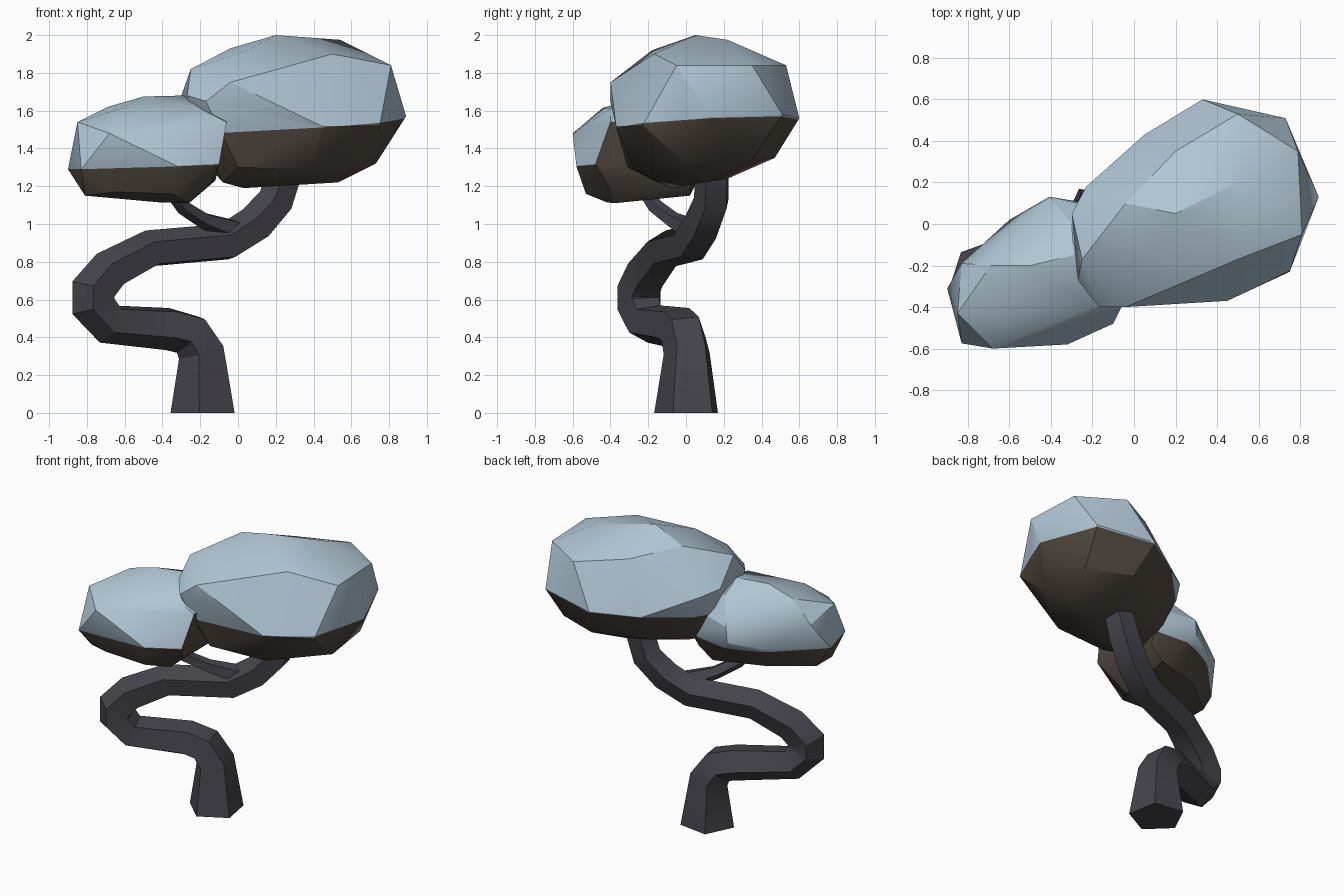
import bpy, bmesh, math
from mathutils import Vector


def material(name, rgb):
    m = bpy.data.materials.new(name)
    m.diffuse_color = (*rgb, 1)
    return m


BARK = material("dark bark", (0.060, 0.057, 0.072))
LEAF = material("pale blue leaves", (0.43, 0.56, 0.66))
UNDER = material("brown underside", (0.085, 0.066, 0.052))


def finish(name, bm, mats):
    bmesh.ops.recalc_face_normals(bm, faces=bm.faces)
    me = bpy.data.meshes.new(name)
    bm.to_mesh(me)
    bm.free()
    for m in mats:
        me.materials.append(m)
    ob = bpy.data.objects.new(name, me)
    bpy.context.collection.objects.link(ob)
    bpy.ops.object.select_all(action='DESELECT')
    ob.select_set(True)
    bpy.context.view_layer.objects.active = ob
    bpy.ops.object.shade_smooth_by_angle(angle=math.radians(28))
    return ob


def limb(name, path, sides, start, phase):
    """Sweep a polygon along (x, y, z, radius) points."""
    bm = bmesh.new()
    pts = [Vector(p[:3]) for p in path]
    d = Vector(start).normalized()
    u = d.orthogonal() if abs(d.z) < 0.99 else Vector((1, 0, 0))
    u.normalize()
    rings = []
    for i, p in enumerate(pts):
        if i:
            t = (p - pts[i - 1]).normalized()
            if i < len(pts) - 1:
                t = (t + (pts[i + 1] - p).normalized()).normalized()
            u = d.rotation_difference(t) @ u
            d = t
        v = d.cross(u)
        angles = [phase + 2 * math.pi * k / sides for k in range(sides)]
        rings.append([bm.verts.new(p + path[i][3] * (u * math.cos(a) + v * math.sin(a)))
                      for a in angles])
    for a, b in zip(rings, rings[1:]):
        for k in range(sides):
            n = (k + 1) % sides
            bm.faces.new((a[k], a[n], b[n], b[k]))
    bm.faces.new(rings[0][::-1])
    bm.faces.new(rings[-1])
    return finish(name, bm, [BARK])


def canopy(name, points, rim, end_x=None):
    """Faceted blob, split along the plane z = rim[0] + rim[1]*x + rim[2]*y."""
    bm = bmesh.new()
    for p in points:
        bm.verts.new(p)
    res = bmesh.ops.convex_hull(bm, input=bm.verts)
    bmesh.ops.delete(bm, geom=[v for v in bm.verts if not v.link_faces], context='VERTS')
    bmesh.ops.bisect_plane(bm, geom=bm.verts[:] + bm.edges[:] + bm.faces[:], dist=0.003,
                           plane_co=(0, 0, rim[0]), plane_no=(-rim[1], -rim[2], 1))
    bmesh.ops.recalc_face_normals(bm, faces=bm.faces)
    for f in bm.faces:
        c = f.calc_center_median()
        low = c.z < rim[0] + rim[1] * c.x + rim[2] * c.y
        end = end_x is not None and c.x > end_x and f.normal.x > 0.75 and f.normal.z < 0.25
        f.material_index = 1 if low or end else 0
    return finish(name, bm, [LEAF, UNDER])


# winding trunk
limb("trunk", [
    (-0.18, 0.01, 0, 0.18), (-0.19, 0.01, 0.325, 0.13), (-0.25, -0.01, 0.42, 0.125),
    (-0.36, -0.04, 0.45, 0.12), (-0.68, -0.20, 0.475, 0.115), (-0.765, -0.24, 0.57, 0.125),
    (-0.765, -0.24, 0.65, 0.125), (-0.68, -0.20, 0.75, 0.115), (-0.46, -0.11, 0.865, 0.105),
    (-0.06, 0.03, 0.90, 0.105), (0.09, 0.09, 0.995, 0.105), (0.20, 0.14, 1.12, 0.10),
    (0.25, 0.145, 1.27, 0.095)], 5, (0, 0, 1), math.radians(-98))

# side branch
limb("side_branch", [
    (0.02, 0.06, 0.95, 0.07), (-0.18, -0.07, 1.02, 0.045), (-0.29, -0.16, 1.09, 0.042),
    (-0.37, -0.23, 1.20, 0.04)], 5, (-0.8, -0.5, 0.3), 0.3)

# large canopy
canopy("large_canopy", [
    # rim
    (0.89, 0.13, 1.57), (0.75, -0.23, 1.52), (0.45, -0.37, 1.515), (0.05, -0.36, 1.50),
    (-0.19, -0.29, 1.49), (-0.25, 0.05, 1.50), (-0.19, 0.19, 1.51), (0.05, 0.43, 1.53),
    (0.33, 0.60, 1.56), (0.73, 0.51, 1.58),
    # crown
    (0.81, -0.05, 1.84), (0.79, 0.35, 1.84), (0.50, 0.53, 1.84), (0.50, -0.17, 1.90),
    (0.05, -0.18, 1.92), (-0.04, -0.40, 1.75), (-0.17, -0.40, 1.65), (-0.25, -0.17, 1.82),
    (-0.27, -0.27, 1.68), (-0.30, 0.05, 1.68), (-0.04, 0.10, 1.93), (0.20, 0.05, 2.0),
    (0.54, 0.22, 1.975), (0.20, 0.35, 1.87), (-0.23, 0.18, 1.65),
    # belly
    (0.73, 0.0, 1.32), (0.70, 0.35, 1.34), (0.53, 0.10, 1.22), (0.03, -0.08, 1.19),
    (-0.08, -0.15, 1.22), (0.40, 0.47, 1.35), (0.30, 0.22, 1.24), (0.40, -0.27, 1.29),
    (0.0, -0.31, 1.30), (0.08, 0.30, 1.32), (-0.15, 0.05, 1.30)],
    (1.505, 0.055, 0.05))

# small canopy
canopy("small_canopy", [
    # rim
    (-0.90, -0.31, 1.29), (-0.83, -0.575, 1.29), (-0.53, -0.57, 1.29), (-0.32, -0.58, 1.305),
    (-0.10, -0.48, 1.315), (-0.60, 0.02, 1.33), (-0.41, 0.13, 1.36), (-0.10, 0.08, 1.33),
    # crown
    (-0.68, -0.60, 1.48), (-0.85, -0.43, 1.54), (-0.61, -0.44, 1.615), (-0.20, -0.40, 1.61),
    (-0.06, -0.40, 1.54), (-0.69, -0.20, 1.62), (-0.50, -0.20, 1.675), (-0.29, -0.15, 1.68),
    (-0.83, -0.19, 1.48), (-0.40, 0.13, 1.47), (-0.30, 0.0, 1.62), (-0.08, 0.05, 1.50),
    # belly
    (-0.81, -0.46, 1.15), (-0.81, -0.28, 1.15), (-0.26, -0.38, 1.11), (-0.22, 0.02, 1.15),
    (-0.55, -0.08, 1.16), (-0.42, -0.42, 1.115), (-0.14, -0.42, 1.22), (-0.65, -0.53, 1.17),
    (-0.35, -0.53, 1.16), (-0.12, 0.03, 1.23)],
    (1.315, 0.03, 0.0), end_x=-0.16)
